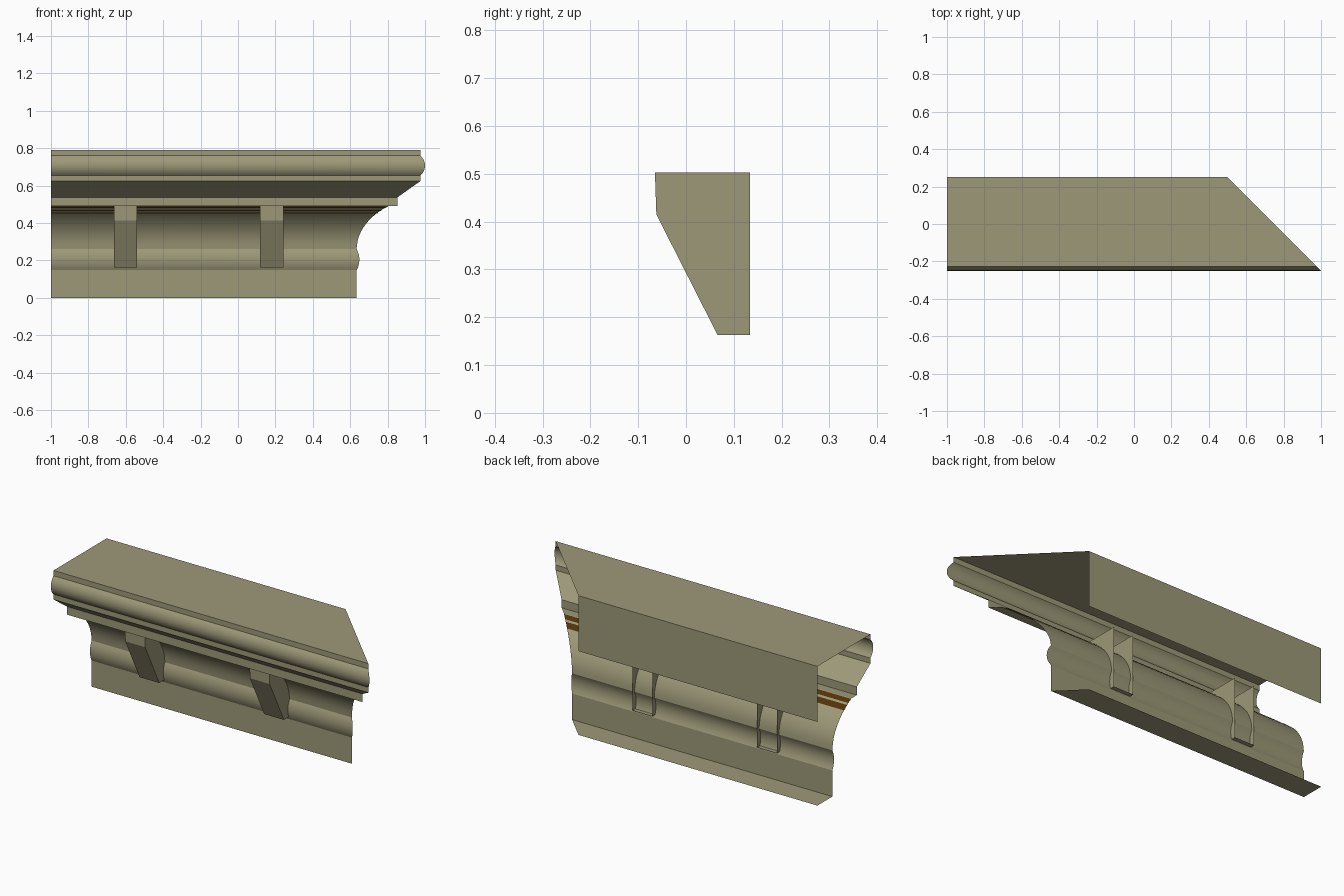
import bpy, bmesh, math

if "Cube" in bpy.data.objects:
    bpy.data.objects.remove(bpy.data.objects["Cube"])

def material(name, rgb):
    m = bpy.data.materials.new(name)
    m.diffuse_color = (*rgb, 1)
    m.use_nodes = True
    m.node_tree.nodes["Principled BSDF"].inputs["Base Color"].default_value = m.diffuse_color
    return m

STONE = material("olive stone", (0.34, 0.318, 0.19))
BROWN = material("dark brown", (0.085, 0.033, 0.003))

def mitre(y):
    """x of the 45 degree cut at depth y"""
    return 0.75 - y

def make(name, bm, mat, smooth=True):
    me = bpy.data.meshes.new(name)
    bm.to_mesh(me)
    bm.free()
    me.materials.append(mat)
    ob = bpy.data.objects.new(name, me)
    bpy.context.collection.objects.link(ob)
    if smooth:
        bpy.ops.object.select_all(action='DESELECT')
        ob.select_set(True)
        bpy.context.view_layer.objects.active = ob
        bpy.ops.object.shade_smooth_by_angle(angle=math.radians(24))
    return ob

def run(name, profile, mat):
    """open sheet along x from the square end to the mitre"""
    bm = bmesh.new()
    rows = [(bm.verts.new((-1, y, z)), bm.verts.new((mitre(y), y, z))) for y, z in profile]
    for (a, b), (c, d) in zip(rows, rows[1:]):
        bm.faces.new((a, b, d, c))
    return make(name, bm, mat)

def bead(y, z0, z1, depth, n=8):
    """rounded bulge towards the front"""
    half = (z1 - z0) / 2
    ang = 2 * math.atan(depth / half)   # shallow circular arc
    r = half / math.sin(ang)
    pts = []
    for i in range(n + 1):
        a = -ang + 2 * ang * i / n
        pts.append((y - r * (math.cos(a) - math.cos(ang)), z0 + half + r * math.sin(a)))
    return pts

COVE = math.radians(52)

def cove_point(z):
    """hollow curve at height z, from the small bead to the soffit"""
    s = (z - 0.262) / 0.230 * math.sin(COVE)
    return (0.115 - 0.170 * (1 - math.sqrt(1 - s * s)) / (1 - math.cos(COVE)), z)

# Cornice: foot, small bead, cove, fillet, slope, big bead, top and back
cove = [cove_point(0.262 + 0.230 * i / 12) for i in range(13)]
profile = ([(0.25, 0), (0.116, 0)] + bead(0.116, 0.148, 0.262, 0.015) + cove[1:]
           + [(-0.103, 0.492), (-0.103, 0.538), (-0.226, 0.625)]
           + bead(-0.226, 0.655, 0.76, 0.024)
           + [(-0.226, 0.79), (0.25, 0.79), (0.25, 0.475)])
run("cornice", profile, STONE)

# Thin brown bands near the top of the cove, on the hidden and the front side
for side_name, d, bands in (("back", 0.0012, ((0.449, 0.469), (0.476, 0.490))),
                            ("front", -0.0012, ((0.452, 0.458), (0.466, 0.472), (0.481, 0.490)))):
    for i, (z0, z1) in enumerate(bands):
        pts = [cove_point(z0 + (z1 - z0) * k / 2) for k in range(3)]
        run(f"cove_band_{side_name}_{i + 1}", [(y + d, z + d) for y, z in pts], BROWN)

# Brackets: sides, sloping front and foot, open at top and back
side = [(-0.065, 0.503), (-0.062, 0.415), (0.066, 0.163), (0.134, 0.163), (0.134, 0.503)]
for i, cx in enumerate((-0.602, 0.18)):
    bm = bmesh.new()
    left = [bm.verts.new((cx - 0.062, y, z)) for y, z in side]
    right = [bm.verts.new((cx + 0.062, y, z)) for y, z in side]
    bm.faces.new(left)
    bm.faces.new(right[::-1])
    for k in range(3):
        bm.faces.new((left[k + 1], left[k], right[k], right[k + 1]))
    make(f"bracket_{i + 1}", bm, STONE, smooth=False)
